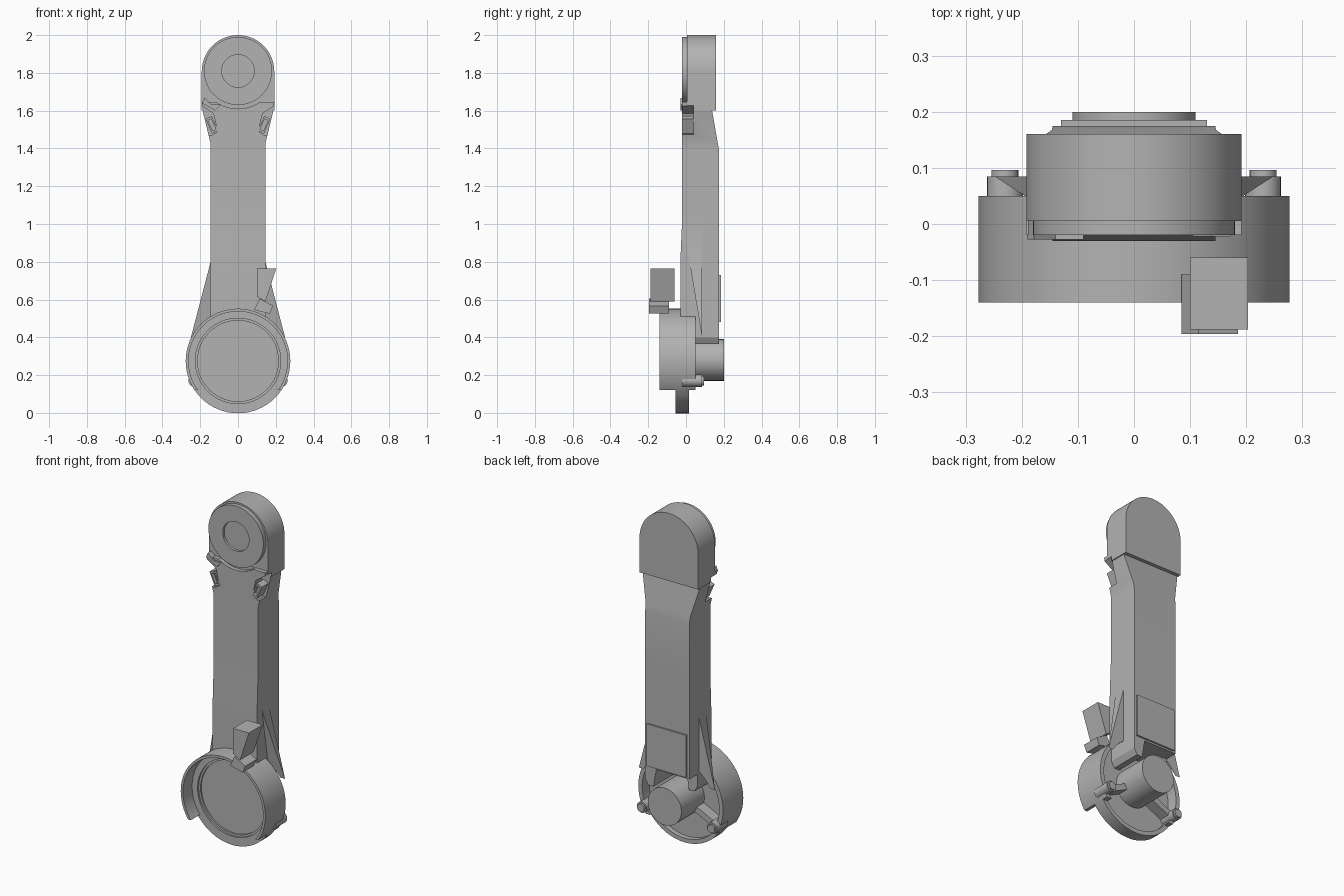
import bpy, bmesh, math
from mathutils import Vector, Matrix

if "Cube" in bpy.data.objects:
    bpy.data.objects.remove(bpy.data.objects["Cube"], do_unlink=True)

grey = bpy.data.materials.new("light_grey")
grey.use_nodes = True
grey.diffuse_color = (0.45, 0.45, 0.45, 1)
grey.node_tree.nodes["Principled BSDF"].inputs["Base Color"].default_value = (0.45, 0.45, 0.45, 1)

HUB = 0.275   # height of the lower joint axis
HEAD = 1.81   # height of the upper joint axis


def finish(name, bm):
    bmesh.ops.recalc_face_normals(bm, faces=bm.faces)
    me = bpy.data.meshes.new(name)
    bm.to_mesh(me)
    bm.free()
    me.materials.append(grey)
    ob = bpy.data.objects.new(name, me)
    bpy.context.collection.objects.link(ob)
    return ob


def prism_bm(pts, y0, y1):
    """Extrude an outline in x, z along y."""
    bm = bmesh.new()
    face = bm.faces.new([bm.verts.new((x, y0, z)) for x, z in pts])
    ext = bmesh.ops.extrude_face_region(bm, geom=[face])
    moved = [g for g in ext["geom"] if isinstance(g, bmesh.types.BMVert)]
    bmesh.ops.translate(bm, verts=moved, vec=(0, y1 - y0, 0))
    return bm


def prism(name, pts, y0, y1):
    return finish(name, prism_bm(pts, y0, y1))


def arc(r, cz, a0, a1, n, cx=0):
    angles = [math.radians(a0 + (a1 - a0) * i / n) for i in range(n + 1)]
    return [(cx + r * math.cos(a), cz + r * math.sin(a)) for a in angles]


def disc(name, r, y0, y1, cz, cx=0, n=64):
    return prism(name, arc(r, cz, 0, 360, n, cx)[:-1], y0, y1)


def rect(cx, cz, w, h, angle=0):
    rot = Matrix.Rotation(math.radians(angle), 2)
    c = Vector((cx, cz))
    return [tuple(c + rot @ Vector((sx * w / 2, sz * h / 2)))
            for sx, sz in ((-1, -1), (1, -1), (1, 1), (-1, 1))]


def mirror(pts, s):
    return [(s * x, z) for x, z in pts]


def boolean(ob, cutters, op="DIFFERENCE"):
    """Apply the cutters to the part, then discard them."""
    bpy.context.view_layer.objects.active = ob
    for c in cutters:
        c.hide_render = True
        mod = ob.modifiers.new("cut", "BOOLEAN")
        mod.operation, mod.object, mod.solver = op, c, "EXACT"
        bpy.ops.object.modifier_apply(modifier=mod.name)
        bpy.data.objects.remove(c, do_unlink=True)


# Lower shell: teardrop outline, front shaved by a slope
tangent = 22
outline = arc(HUB, HUB, -180 - tangent, tangent, 56)
outline += [(0.145, 0.8), (0.145, 1.03), (-0.145, 1.03), (-0.145, 0.8)]
bm = prism_bm(outline, -0.138, 0.085)
bmesh.ops.bisect_plane(bm, geom=bm.verts[:] + bm.edges[:] + bm.faces[:],
                       plane_co=(0, -0.02, 1.03), plane_no=(0, -1, -0.167), clear_outer=True)
bmesh.ops.holes_fill(bm, edges=[e for e in bm.edges if e.is_boundary])
shell = finish("lower_shell", bm)
boolean(shell, [disc("front_lip", 0.277, -0.14, 0.05, HUB)], "UNION")
boolean(shell, [
    disc("front_recess", 0.262, -0.3, -0.055, HUB),
    disc("cover_step", 0.226, -0.3, -0.045, HUB),
    disc("cover_floor", 0.214, -0.3, -0.036, HUB),
    disc("back_recess", 0.252, -0.015, 0.3, HUB),
    prism("front_trim", rect(0, 0.02, 1, 0.2), -0.3, -0.055),
    prism("back_trim", rect(0, 0.02, 1, 0.2), 0.015, 0.3),
])

# Arm: rectangular sections (z, half width, front y, back y)
sections = [(0.47, 0.145, -0.03, 0.175), (0.8, 0.145, -0.03, 0.175),
            (1.03, 0.145, -0.02, 0.175), (1.39, 0.145, -0.02, 0.175),
            (1.43, 0.146, -0.02, 0.168), (1.59, 0.185, -0.02, 0.14),
            (1.645, 0.192, -0.02, 0.13)]
bm = bmesh.new()
rings = [[bm.verts.new(p) for p in ((-w, f, z), (w, f, z), (w, b, z), (-w, b, z))]
         for z, w, f, b in sections]
for lo, hi in zip(rings, rings[1:]):
    for i in range(4):
        j = (i + 1) % 4
        bm.faces.new((lo[i], lo[j], hi[j], hi[i]))
bm.faces.new(rings[0])
bm.faces.new(rings[-1])
arm = finish("arm", bm)

# Head: rounded block
head = prism("head", arc(0.192, 1.808, 0, 180, 40) + [(-0.192, 1.6), (0.192, 1.6)], 0.005, 0.16)

# Notches in the shoulders, shared by arm and head
notch = [(0.25, 1.665), (0.13, 1.585), (0.108, 1.49), (0.14, 1.47), (0.25, 1.49)]
for ob in (arm, head):
    boolean(ob, [prism("notch", mirror(notch, s), -0.3, 0.04) for s in (1, -1)])
boolean(arm, [disc("cap_clearance", 0.2, -0.3, 0.004, HEAD)])

# Joint cap with a round pocket
cap = disc("head_cap", 0.18, -0.02, 0.02, HEAD)
boolean(cap, [disc("pocket", 0.086, -0.3, -0.005, HEAD)])

# Shoulder clips with a pocket, and a hook on one side
for s, side in ((1, "left"), (-1, "right")):
    clip = prism(side + "_clip", rect(s * 0.138, 1.525, 0.036, 0.085, -s * 24), -0.022, 0.045)
    boolean(clip, [prism("slot", rect(s * 0.138, 1.525, 0.02, 0.06, -s * 24), -0.3, 0.0)])
prism("hook", [(-0.19, 1.64), (-0.12, 1.6), (-0.09, 1.632), (-0.14, 1.632), (-0.178, 1.668)],
      -0.028, 0.01)

# Bracket on the lower shell
prism("bracket", [(0.1, 0.765), (0.203, 0.765), (0.145, 0.59), (0.1, 0.615)], -0.188, -0.06)
prism("bracket_clip", [(0.115, 0.605), (0.185, 0.567), (0.168, 0.525), (0.085, 0.545)],
      -0.196, -0.09)

# Back of the arm: access plate and motor
prism("access_plate", rect(0, 0.605, 0.26, 0.25), 0.17, 0.185)
disc("motor", 0.11, -0.02, 0.2, 0.28)

# Ribs, screw posts and stop blocks around the motor
for s, side in ((1, "left"), (-1, "right")):
    angle = math.degrees(math.atan2(-0.11, s * 0.23))
    prism(side + "_rib", rect(s * 0.15, 0.208, 0.14, 0.035, angle), -0.02, 0.05)
    disc(side + "_post", 0.032, -0.02, 0.085, 0.17, s * 0.23, 24)
    disc(side + "_screw", 0.024, 0.08, 0.096, 0.17, s * 0.23, 24)
    block = [(0.07, 0.48), (0.145, 0.48), (0.145, 0.4), (0.125, 0.365), (0.09, 0.365)]
    depth = 0.175 if s > 0 else 0.1
    prism(side + "_stop", mirror(block, s), -0.02, depth)

# Smooth the round walls, keep the edges crisp
bpy.ops.object.select_all(action="DESELECT")
for ob in bpy.context.collection.objects:
    if ob.type == "MESH" and grey.name in ob.data.materials:
        ob.select_set(True)
        bpy.context.view_layer.objects.active = ob
bpy.ops.object.shade_smooth_by_angle(angle=math.radians(20))
